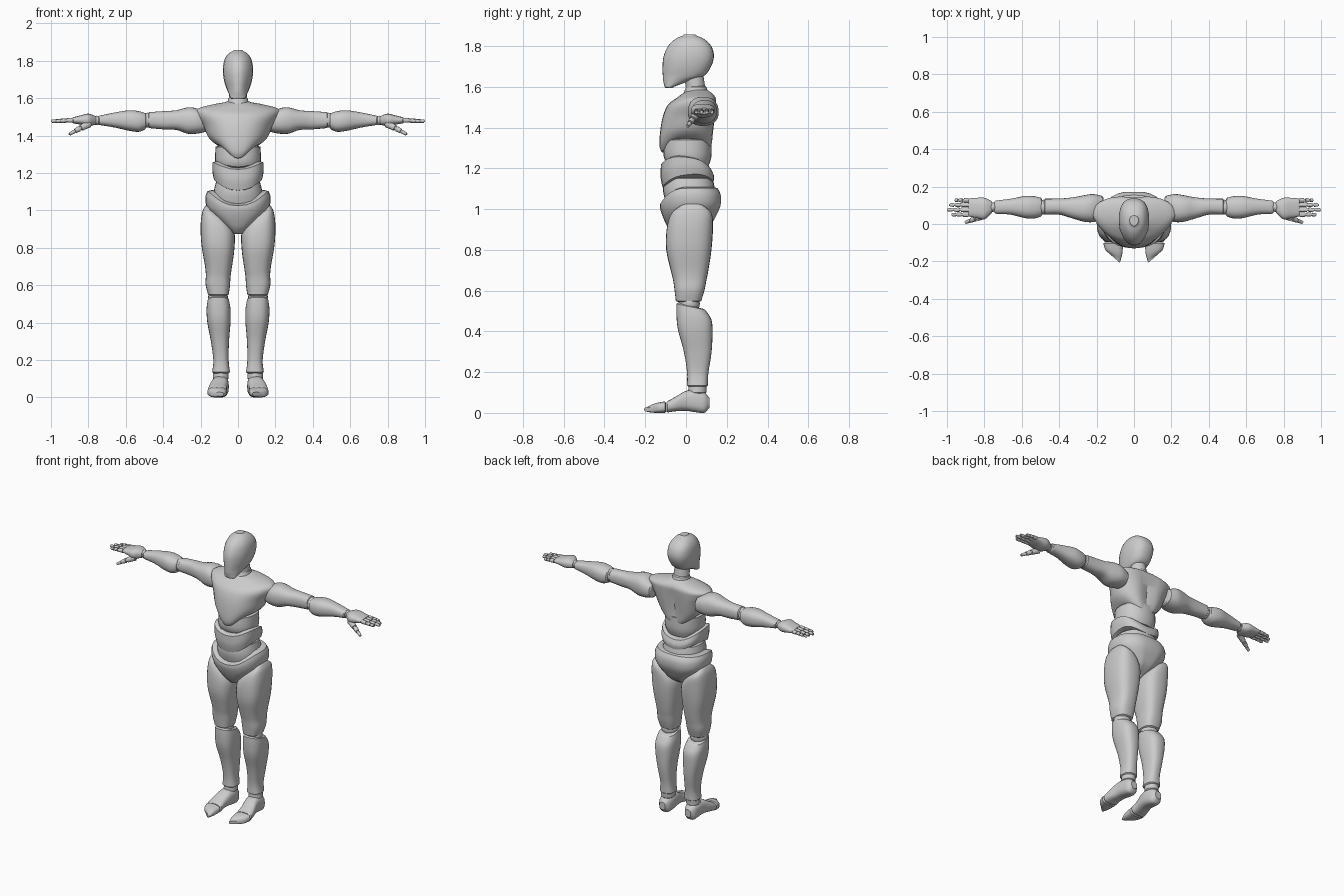
import bpy
import bmesh
from math import cos, sin, pi, exp
from mathutils import Vector

UNIT = 0.01  # all part sizes below are in hundredths

cube = bpy.data.objects.get("Cube")
if cube:
    bpy.data.objects.remove(cube, do_unlink=True)

grey = bpy.data.materials.new("light_grey")
grey.use_nodes = True
colour = (0.6, 0.6, 0.6, 1)
grey.diffuse_color = colour
grey.node_tree.nodes["Principled BSDF"].inputs["Base Color"].default_value = colour


def spline(p, q, r, s, f):
    """Smooth curve through q and r."""
    return [b + f * ((c - a) / 2 + f * (a - 2.5 * b + 2 * c - d / 2
            + f * (1.5 * (b - c) + (d - a) / 2))) for a, b, c, d in zip(p, q, r, s)]


def signed_power(value, power):
    return (1 if value >= 0 else -1) * abs(value) ** power


def finish(name, bm):
    bmesh.ops.recalc_face_normals(bm, faces=bm.faces)
    mesh = bpy.data.meshes.new(name)
    bm.to_mesh(mesh)
    bm.free()
    mesh.materials.append(grey)
    obj = bpy.data.objects.new(name, mesh)
    bpy.context.collection.objects.link(obj)
    bpy.ops.object.select_all(action='DESELECT')
    obj.select_set(True)
    bpy.context.view_layer.objects.active = obj
    bpy.ops.object.shade_smooth_by_angle(angle=0.5)


def loft(name, axis, rows, power=2.3, shape=None, side=1, sides=28, steps=4, lip=0.6):
    """Skin sections (position, u min, u max, v min, v max) along an axis."""
    rows = [(r[0], -r[1], *r[1:]) if len(r) == 4 else r for r in rows]
    ext = [rows[0]] + rows + [rows[-1]]
    rings = [spline(*ext[i:i + 4], k / steps)
             for i in range(len(rows) - 1) for k in range(steps)] + [list(rows[-1])]

    def rounded(ring, other):
        # Slightly smaller end section, giving the part a soft lip
        way = 1 if ring[0] > other[0] else -1
        t, u0, u1, v0, v1 = ring
        du, dv = (u1 - u0) * 0.08, (v1 - v0) * 0.08
        return [t + way * lip, u0 + du, u1 - du, v0 + dv, v1 - dv]

    rings = [rounded(rings[0], rings[1])] + rings + [rounded(rings[-1], rings[-2])]
    low, high = rings[0][0], rings[-1][0]
    bm = bmesh.new()
    loops = []
    for t, u0, u1, v0, v1 in rings:
        loop = []
        for k in range(sides):
            angle = 2 * pi * k / sides
            a = signed_power(cos(angle), 2 / power)
            b = signed_power(sin(angle), 2 / power)
            shift = 0
            if shape:
                a, b, shift = shape(a, b, (t - low) / (high - low))
            u = (u0 + u1 + a * (u1 - u0)) / 2
            v = (v0 + v1 + b * (v1 - v0)) / 2
            w = t + shift
            x, y, z = {'x': (w, u, v), 'y': (u, w, v), 'z': (u, v, w)}[axis]
            loop.append(bm.verts.new(Vector((x * side, y, z)) * UNIT))
        loops.append(loop)
    for one, two in zip(loops, loops[1:]):
        for k in range(sides):
            n = (k + 1) % sides
            bm.faces.new((one[k], one[n], two[n], two[k]))
    bm.faces.new(loops[0])
    bm.faces.new(loops[-1])
    finish(name, bm)


def ball(name, centre, radius, side=1):
    bm = bmesh.new()
    bmesh.ops.create_uvsphere(bm, u_segments=20, v_segments=12, radius=radius * UNIT)
    x, y, z = centre
    bmesh.ops.translate(bm, verts=bm.verts, vec=Vector((x * side, y, z)) * UNIT)
    finish(name, bm)


def segment(name, start, end, r0, r1, side):
    """Tapered finger bone with a rounded look."""
    mirror = Vector((side, 1, 1))
    start, end = Vector(start) * mirror * UNIT, Vector(end) * mirror * UNIT
    bm = bmesh.new()
    bmesh.ops.create_cone(bm, cap_ends=True, segments=12, radius1=r0 * UNIT,
                          radius2=r1 * UNIT, depth=(end - start).length)
    rims = [e for e in bm.edges if abs(e.verts[0].co.z - e.verts[1].co.z) < 1e-6]
    bmesh.ops.bevel(bm, geom=rims, offset=r1 * UNIT * 0.4, segments=2, affect='EDGES')
    turn = (end - start).to_track_quat('Z', 'Y').to_matrix().to_4x4()
    turn.translation = (start + end) / 2
    bmesh.ops.transform(bm, matrix=turn, verts=bm.verts)
    finish(name, bm)


# Section shapers: narrow the front, dip the front edge, groove the spine
def head_shape(a, b, t):
    return a * (1 - 0.35 * max(0, -b) ** 2), b, 0


def chest_shape(a, b, t):
    groove = 0.2 * exp(-(a / 0.25) ** 2) * 4 * t * (1 - t) if b > 0 else 0
    return a * (1 - 0.25 * max(0, -b)), b - groove, 7 * a * a * (1 - t) ** 3


def waist_shape(a, b, t):
    return a, b, 5 * a * a + (1.5 - 3 * t) * b


def pelvis_shape(a, b, t):
    cleft = 0.12 * exp(-(a / 0.15) ** 2) * (1 - t) if b > 0 else 0
    return a, b - cleft, -8 * t * max(0, -b) ** 3


# Head and neck
loft("head", 'z', [(160, 4, -10.5, -6), (163, 5.2, -11.2, 2), (165.5, 6.3, -11.4, 9),
                   (170, 7.6, -11.5, 12.3), (175, 8.1, -11, 13.7), (180, 7.4, -8.8, 12.4),
                   (183.5, 5.4, -5.2, 8.8), (185.2, 2.8, -1.5, 5)], 2.6, head_shape)
loft("neck", 'z', [(159, 5, 0, 9.5), (166, 4.6, -1, 8.5)], 2)
loft("neck_base", 'z', [(154, 7, -3, 12), (157, 5.8, -1.2, 11), (160, 5.2, 0, 10)], 2)

# Torso
loft("chest", 'z', [(128, 10, -12, 11), (131, 12.5, -13, 13), (137, 16, -12.8, 14),
                    (145, 18.5, -11.5, 15), (151, 21.5, -9, 15.3), (154.3, 21.5, -5, 15),
                    (156.5, 14, -2, 13.5), (157.8, 7, 0, 11.5)], 2.5, chest_shape)
loft("ribs", 'z', [(121, 10.5, -8.5, 11), (126, 12.2, -11, 12.5), (134, 12, -10.5, 12.5)], 2.2)
loft("waist", 'z', [(112, 13, -11.5, 13.5), (116, 13.7, -12.5, 13.8),
                    (120.5, 13.7, -12.3, 12.5)], 2.6, waist_shape)
loft("belly", 'z', [(100, 14, -9, 14), (109, 13.2, -11.3, 14.3), (115, 11.8, -10.5, 13)], 2.2)
loft("pelvis", 'z', [(88, 3.5, -6, 6), (92, 8, -8.5, 12), (97, 13.3, -10.3, 15.2),
                     (102, 16.8, -11.7, 17.3), (107, 17.4, -12.7, 17.3),
                     (110.3, 16.4, -12.7, 15.5)], 2.4, pelvis_shape)

for side, prefix in ((1, "left_"), (-1, "right_")):
    # Leg
    loft(prefix + "thigh", 'z', [(55, 5, 16, -5, 7.5), (60, 4.3, 17.3, -5.6, 9),
                                 (65, 4, 17.2, -6.3, 10), (70, 3.3, 17.7, -7.5, 11),
                                 (80, 2, 19.5, -9.7, 12.5), (90, 2, 20, -9.5, 13.2),
                                 (97, 6.5, 19.2, -7.5, 12.8), (100, 10, 17.8, -4, 10)],
         2.7, lambda a, b, t: (a, b, 2 * a * t), side)
    ball(prefix + "knee", (10.7, 1.5, 53.5), 5.3, side)
    loft(prefix + "shin", 'z', [(13.5, 4.3, 13.8, 0.5, 10.7), (20, 5, 13.2, 0.5, 11),
                                (30, 4.8, 14.5, -1.2, 12.5), (40, 4, 16.4, -4, 13),
                                (47, 4, 16.8, -4.7, 12.5), (52, 4.8, 16.2, -4.7, 9.5)],
         2.6, lambda a, b, t: (a, b, -1.5 * b * t), side)
    loft(prefix + "ankle", 'z', [(10, 5, 13.5, 1, 10), (13, 5, 13.3, 1.2, 10.2)], 2, None, side)

    # Foot
    loft(prefix + "foot", 'y', [(-9, 5.7, 16.3, 0.2, 5.8), (-5, 5.9, 15.7, 0.8, 8),
                                (0, 5.2, 14.5, 1, 10.8), (5, 4.9, 14, 0.3, 11.2),
                                (9, 5.6, 13.4, 0, 10), (11, 7, 12, 2, 8)],
         2.7, None, side)
    loft(prefix + "toes", 'y', [(-18, 7.3, 12.8, 0.4, 3), (-15, 6.3, 15.3, 0, 4.7),
                                (-10.5, 5.8, 16.4, 0, 5.6)],
         2.7, lambda a, b, t: (a, b, 2 * a * (1 - t)), side)

    # Arm
    loft(prefix + "upper_arm", 'x', [(17, 2.5, 15, 142, 152), (22, 1, 16, 141, 154.5),
                                     (27, 1.3, 15.3, 141, 155), (33, 3, 14.2, 143, 153.5),
                                     (40, 5, 13.6, 143.3, 153), (47.5, 5, 13.5, 144, 152.5)],
         2.4, None, side)
    ball(prefix + "elbow", (48.5, 9, 148.2), 4, side)
    loft(prefix + "forearm", 'x', [(49.7, 4, 14, 143.3, 152), (53, 3, 14.8, 142, 153),
                                   (58, 3.1, 15, 142.5, 153.5), (66, 5, 13.5, 144.3, 152.3),
                                   (74, 5.5, 12.5, 145.6, 150.6)], 2.4, None, side)
    ball(prefix + "wrist", (75.5, 9, 148.1), 2.5, side)

    # Hand
    loft(prefix + "palm", 'x', [(76.5, 5.5, 12.5, 145.7, 150.5), (80, 2.5, 14, 145, 151.7),
                                (84, 3.2, 14, 145.8, 150.8), (88, 4, 13.7, 146.5, 149.8)],
         2.5, None, side)
    fingers = (("index", 5, 97.5), ("middle", 7.6, 99.9), ("ring", 10.2, 98.8), ("little", 12.7, 96))
    for finger, y, tip in fingers:
        cuts = [88 + (tip - 88) * f for f in (0, 0.42, 0.73, 1)]
        for k, joint in enumerate(("base", "middle", "tip")):
            segment(f"{prefix}{finger}_finger_{joint}", (cuts[k], y, 148.2 - k * 0.2),
                    (cuts[k + 1], y, 148 - k * 0.2), 1.25 - k * 0.1, 1.15 - k * 0.15, side)
    thumb = ((79, 5, 146.5), (84.5, 3, 143.8), (87.5, 1.8, 142.2), (90.3, 0.8, 140.6))
    for k, joint in enumerate(("base", "middle", "tip")):
        segment(f"{prefix}thumb_{joint}", thumb[k], thumb[k + 1], 2 - k * 0.45, 1.6 - k * 0.4, side)
